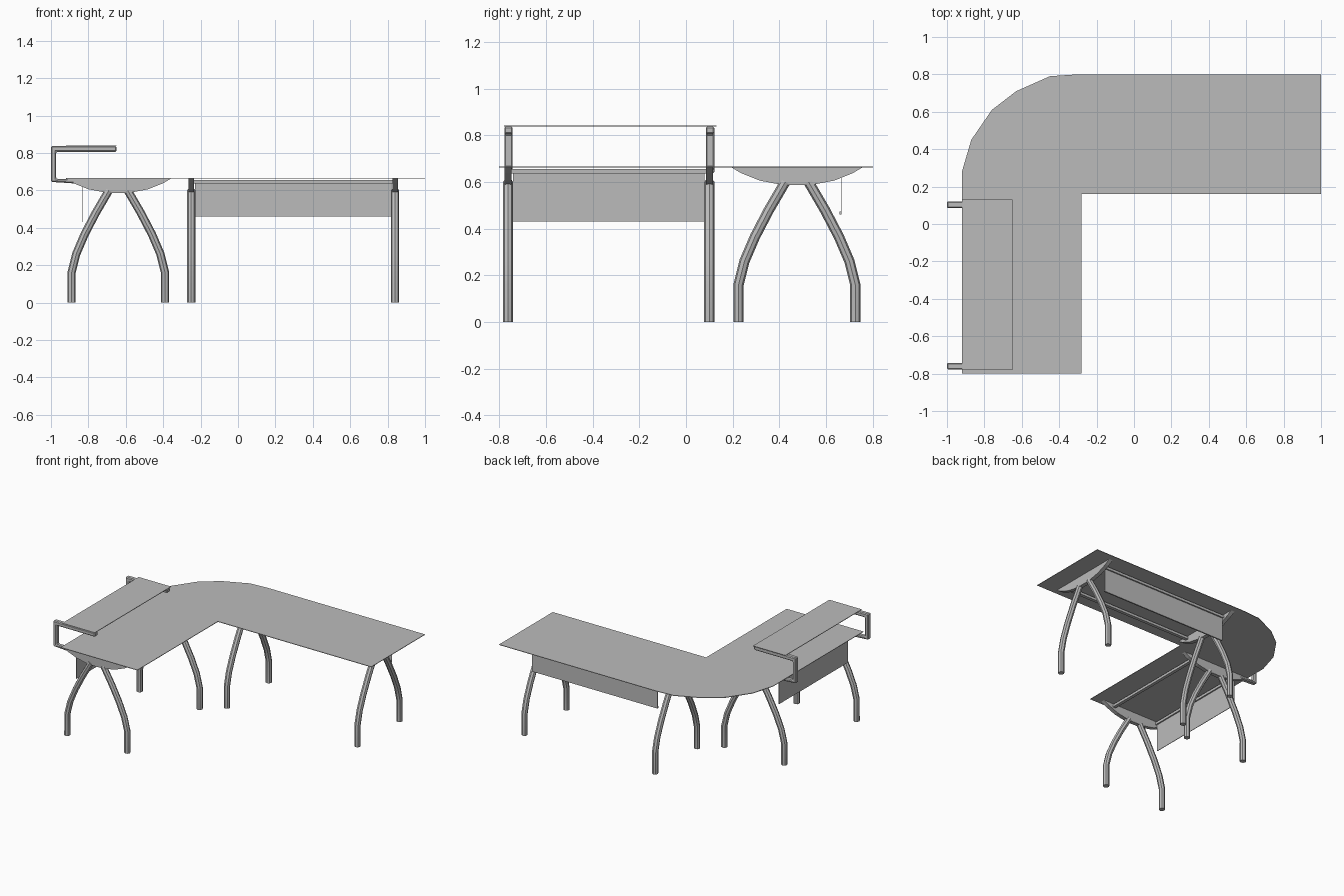
import bpy, bmesh
from mathutils import Vector

cube = bpy.data.objects.get("Cube")
if cube:
    bpy.data.objects.remove(cube)


def make_material(name, rgb):
    mat = bpy.data.materials.new(name)
    mat.use_nodes = True
    color = (*rgb, 1)
    mat.diffuse_color = color
    mat.node_tree.nodes["Principled BSDF"].inputs["Base Color"].default_value = color
    return mat


grey = make_material("plain grey", (0.5, 0.5, 0.5))


def finish(name, bm, smooth=False):
    bmesh.ops.recalc_face_normals(bm, faces=bm.faces)
    mesh = bpy.data.meshes.new(name)
    bm.to_mesh(mesh)
    bm.free()
    mesh.materials.append(grey)
    obj = bpy.data.objects.new(name, mesh)
    bpy.context.collection.objects.link(obj)
    if smooth:
        bpy.ops.object.select_all(action="DESELECT")
        obj.select_set(True)
        bpy.context.view_layer.objects.active = obj
        bpy.ops.object.shade_smooth_by_angle()
    return obj


def prism(name, points, depth):
    """Extrude a closed outline of 3D points along a depth vector."""
    bm = bmesh.new()
    face = bm.faces.new([bm.verts.new(p) for p in points])
    moved = bmesh.ops.extrude_face_region(bm, geom=[face])["geom"]
    bmesh.ops.translate(bm, vec=depth,
                        verts=[v for v in moved if isinstance(v, bmesh.types.BMVert)])
    return finish(name, bm)


def box(name, low, high):
    (x0, y0, z0), (x1, y1, z1) = low, high
    base = [(x0, y0, z0), (x1, y0, z0), (x1, y1, z0), (x0, y1, z0)]
    return prism(name, base, (0, 0, z1 - z0))


def tube(name, points, radius):
    """Eight-sided tube through a path of points."""
    curve = bpy.data.curves.new(name, "CURVE")
    curve.dimensions = "3D"
    curve.bevel_depth = radius
    curve.bevel_resolution = 2
    curve.use_fill_caps = True
    spline = curve.splines.new("POLY")
    spline.points.add(len(points) - 1)
    for sp, p in zip(spline.points, points):
        sp.co = (*p, 1)
    temp = bpy.data.objects.new(name + " path", curve)
    bpy.context.collection.objects.link(temp)
    bpy.context.view_layer.update()
    mesh = bpy.data.meshes.new_from_object(
        temp.evaluated_get(bpy.context.evaluated_depsgraph_get()))
    bm = bmesh.new()
    bm.from_mesh(mesh)
    bpy.data.objects.remove(temp)
    bpy.data.meshes.remove(mesh)
    return finish(name, bm, smooth=True)


# Desktop: thin L shape with a faceted round corner
TOP = 0.665
outline = [(1, 0.8), (-0.30, 0.8), (-0.45, 0.79), (-0.63, 0.71), (-0.76, 0.61),
           (-0.87, 0.45), (-0.92, 0.28), (-0.92, -0.8), (-0.28, -0.8),
           (-0.28, 0.16), (1, 0.16)]
prism("desktop", [(x, y, TOP - 0.003) for x, y in outline], (0, 0, 0.004))

# Arched leg pairs: paths and plates given as (offset across the wing, height)
LEG = [(0.25, 0), (0.25, 0.16), (0.225, 0.26), (0.18, 0.365), (0.12, 0.48), (0.05, 0.6)]
PLATE = [(0.28, 0.662), (0.24, 0.638), (0.16, 0.606), (0.06, 0.587)]


def leg_frame(label, place, depth):
    """place(offset, height, along) maps the arch into the model."""
    for side, word in ((-1, "inner"), (1, "outer")):
        tube(f"{label} {word} leg", [place(side * o, z, 0) for o, z in LEG], 0.022)
    lens = PLATE + [(-o, z) for o, z in reversed(PLATE)]
    prism(f"{label} support plate", [place(o, z, -0.015) for o, z in lens], depth)


SIDE_X, BACK_Y = -0.64, 0.475
for y, word in ((-0.762, "front"), (0.1, "rear")):
    leg_frame(f"side wing {word}", lambda o, z, a, y=y: Vector((SIDE_X - o, y + a, z)),
              (0, 0.03, 0))
for x, word in ((-0.25, "near"), (0.84, "far")):
    leg_frame(f"back wing {word}", lambda o, z, a, x=x: Vector((x + a, BACK_Y + o, z)),
              (0.03, 0, 0))

# Support rails under both wings
for o in (-0.19, 0.19):
    box("side wing rail", (SIDE_X + o - 0.012, -0.75, 0.636), (SIDE_X + o + 0.012, 0.09, 0.655))
    box("back wing rail", (-0.24, BACK_Y + o - 0.012, 0.636), (0.83, BACK_Y + o + 0.012, 0.655))

# Modesty panels
box("side modesty panel", (-0.832, -0.74, 0.43), (-0.828, 0.08, 0.64))
box("back modesty panel", (-0.23, 0.663, 0.46), (0.82, 0.667, 0.64))
box("back panel lip", (-0.23, 0.657, 0.46), (0.82, 0.667, 0.474))

# Raised shelf on two C-shaped brackets
box("shelf", (-0.92, -0.78, 0.837), (-0.65, 0.13, 0.841))
BRACKET = [(-0.86, 0.636), (-1, 0.645), (-1, 0.837), (-0.65, 0.837), (-0.65, 0.806),
           (-0.972, 0.806), (-0.972, 0.662), (-0.86, 0.66)]
for y, word in ((-0.778, "front"), (0.085, "rear")):
    bracket = prism(f"{word} shelf bracket", [(x, y, z) for x, z in BRACKET], (0, 0.036, 0))
    bevel = bracket.modifiers.new("soft edges", "BEVEL")
    bevel.width = 0.006
    bevel.segments = 1
